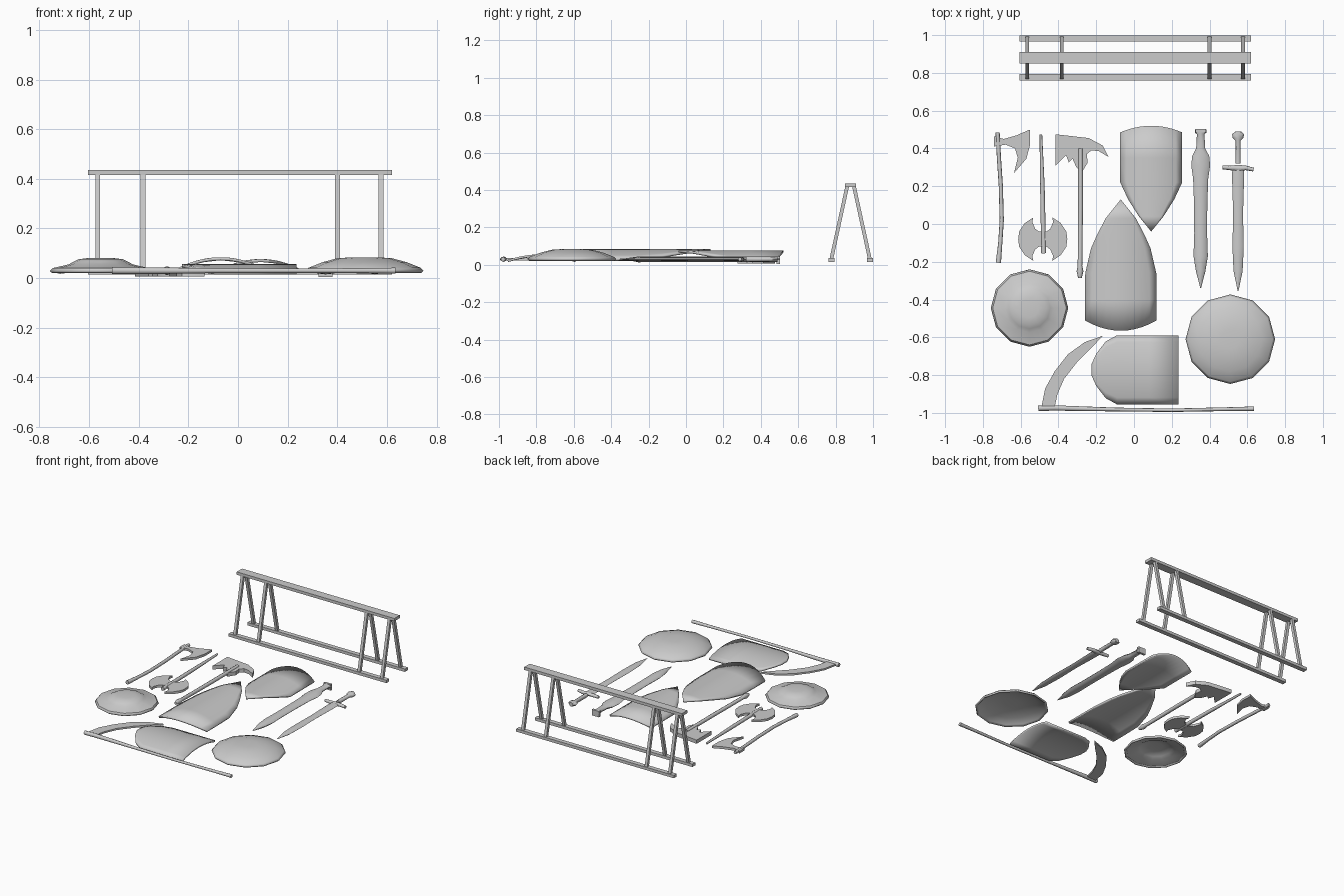
import bpy, bmesh, math
from mathutils import Vector

cube = bpy.data.objects.get("Cube")
if cube:
    bpy.data.objects.remove(cube)

grey = bpy.data.materials.new("plain grey")
grey.use_nodes = True
GREY = (0.6, 0.6, 0.6, 1)
grey.diffuse_color = GREY
grey.node_tree.nodes["Principled BSDF"].inputs["Base Color"].default_value = GREY


def finish(name, bm, angle=35):
    bmesh.ops.remove_doubles(bm, verts=bm.verts, dist=0.0005)
    bmesh.ops.recalc_face_normals(bm, faces=bm.faces)
    mesh = bpy.data.meshes.new(name)
    bm.to_mesh(mesh)
    bm.free()
    mesh.materials.append(grey)
    ob = bpy.data.objects.new(name, mesh)
    bpy.context.collection.objects.link(ob)
    bpy.ops.object.select_all(action="DESELECT")
    ob.select_set(True)
    bpy.context.view_layer.objects.active = ob
    bpy.ops.object.shade_smooth_by_angle(angle=math.radians(angle))
    return ob


def skin(bm, rings, caps=True):
    """Join equal closed rings of points into a tube."""
    rows = [[bm.verts.new(p) for p in ring] for ring in rings]
    n = len(rows[0])
    for a, b in zip(rows, rows[1:]):
        for i in range(n):
            bm.faces.new((a[i], a[(i + 1) % n], b[(i + 1) % n], b[i]))
    if caps:
        bm.faces.new(rows[0])
        bm.faces.new(rows[-1])


def ring(centre, along, wide, thick, sides=8):
    """Elliptical ring across a direction lying in the ground plane."""
    side = Vector((along.y, -along.x, 0)).normalized()
    return [Vector(centre) + side * wide * math.cos(2 * math.pi * k / sides)
            + Vector((0, 0, thick * math.sin(2 * math.pi * k / sides))) for k in range(sides)]


def shaft(name, points, thick=None):
    """Rod through (x, y, half width) points at resting height."""
    bm = bmesh.new()
    rings = []
    for i, (x, y, w) in enumerate(points):
        a, b = points[max(i - 1, 0)], points[min(i + 1, len(points) - 1)]
        along = Vector((b[0] - a[0], b[1] - a[1], 0))
        rings.append(ring((x, y, REST), along, w, min(w, thick or w)))
    skin(bm, rings)
    return finish(name, bm, 50)


def plate(name, outline, z0, z1):
    """Flat cut-out extruded upward."""
    bm = bmesh.new()
    face = bm.faces.new([bm.verts.new((x, y, z0)) for x, y in outline])
    top = bmesh.ops.extrude_face_region(bm, geom=[face])["geom"]
    bmesh.ops.translate(bm, vec=(0, 0, z1 - z0),
                        verts=[v for v in top if isinstance(v, bmesh.types.BMVert)])
    return finish(name, bm)


def box(name, x, y, z):
    bm = bmesh.new()
    skin(bm, [[(a, y[0], h), (a, y[1], h), (a, y[1], k), (a, y[0], k)]
              for a in x for h, k in [z]])
    return finish(name, bm)


def solidify(ob, amount):
    mod = ob.modifiers.new("thickness", "SOLIDIFY")
    mod.thickness = amount
    mod.offset = -1


def bent_shield(name, place, rows, half, low, high, bulge):
    """Sheet arched across its width; rows are (distance along, half width)."""
    bm = bmesh.new()
    cols = 10
    grid = []
    for i, (t, w) in enumerate(rows):
        line = []
        for k in range(cols + 1):
            u = 2 * k / cols - 1
            end = bulge * (1 - u * u) if i == 0 else 0
            s = u * w
            line.append(bm.verts.new((*place(t + end, s), low + (high - low) * (1 - (s / half) ** 2))))
        grid.append(line)
    for a, b in zip(grid, grid[1:]):
        for k in range(cols):
            bm.faces.new((a[k], a[k + 1], b[k + 1], b[k]))
    ob = finish(name, bm)
    if ob.data.polygons[0].normal.z < 0:
        ob.data.flip_normals()
    solidify(ob, 0.012)


def round_shield(name, x, y, profile):
    """Twelve-sided dish from (radius, height) points."""
    bm = bmesh.new()
    skin(bm, [[(x + r * math.cos(k * math.pi / 6), y + r * math.sin(k * math.pi / 6), z)
               for k in range(12)] for r, z in profile], caps=False)
    bm.verts.ensure_lookup_table()
    bm.faces.new(bm.verts[-12:])
    ob = finish(name, bm)
    if ob.data.polygons[-1].normal.z < 0:
        ob.data.flip_normals()
    solidify(ob, 0.012)


REST = 0.03

# Display rack: top beam, two foot beams, four pairs of splayed legs
box("rack_top_beam", (-0.605, 0.62), (0.85, 0.91), (0.415, 0.435))
for side, name in ((-1, "front"), (1, "back")):
    foot = 0.88 + side * 0.103
    box(f"rack_{name}_foot", (-0.605, 0.62), (foot - 0.016, foot + 0.016), (0.015, 0.035))
    for i, x in enumerate((-0.565, -0.383, 0.4, 0.577)):
        bm = bmesh.new()
        skin(bm, [[(x + a * 0.01, y + b * 0.01, z) for a, b in ((-1, -1), (1, -1), (1, 1), (-1, 1))]
                  for y, z in ((foot, 0.03), (0.88 + side * 0.018, 0.42))])
        finish(f"rack_{name}_leg_{i + 1}", bm)

# Shields
round_shield("bossed_round_shield", -0.553, -0.445,
             [(0.205, 0.028), (0.195, 0.04), (0.13, 0.055), (0.11, 0.066), (0.09, 0.076), (0.05, 0.081)])
round_shield("round_shield", 0.51, -0.61,
             [(0.237, 0.03), (0.225, 0.042), (0.17, 0.064), (0.11, 0.08), (0.05, 0.084)])
bent_shield("kite_shield", lambda t, s: (-0.07 + s, -t),
            [(0.51, 0.19), (0.4, 0.19), (0.26, 0.188), (0.13, 0.158), (0.06, 0.127), (-0.03, 0.08), (-0.13, 0)],
            0.19, 0.032, 0.084, 0.055)
bent_shield("heater_shield", lambda t, s: (0.091 + s, t),
            [(0.485, 0.164), (0.35, 0.164), (0.22, 0.164), (0.13, 0.122), (0.04, 0.065), (-0.04, 0)],
            0.164, 0.035, 0.077, 0.035)
bent_shield("round_nosed_shield", lambda t, s: (t, -0.772 + s),
            [(0.235, 0.183), (0.08, 0.183), (-0.09, 0.183), (-0.15, 0.15), (-0.2, 0.085), (-0.225, 0.03)],
            0.183, 0.026, 0.056, 0)

# Scythe
shaft("scythe_handle", [(-0.507, -0.976, 0.014), (-0.42, -0.974, 0.014), (-0.1, -0.982, 0.01),
                        (0.2, -0.986, 0.009), (0.5, -0.98, 0.01), (0.635, -0.978, 0.012)])
plate("scythe_blade", [(-0.49, -0.97), (-0.47, -0.87), (-0.42, -0.78), (-0.35, -0.69), (-0.26, -0.625),
                       (-0.165, -0.592), (-0.22, -0.65), (-0.3, -0.73), (-0.37, -0.82), (-0.405, -0.9),
                       (-0.42, -0.97)], 0.024, 0.036)

# Bearded axe
shaft("bearded_axe_handle", [(-0.718, -0.205, 0.014), (-0.708, -0.1, 0.011), (-0.7, 0.02, 0.011),
                             (-0.705, 0.2, 0.011), (-0.715, 0.35, 0.011), (-0.722, 0.485, 0.011)])
plate("bearded_axe_head", [(-0.742, 0.465), (-0.69, 0.45), (-0.62, 0.47), (-0.552, 0.5), (-0.55, 0.42),
                           (-0.57, 0.345), (-0.635, 0.27), (-0.615, 0.35), (-0.63, 0.4), (-0.68, 0.42),
                           (-0.742, 0.41)], 0.022, 0.038)

# Double-bladed axe, the right half mirroring the left
shaft("double_axe_handle", [(-0.493, 0.475, 0.007), (-0.485, 0.2, 0.012), (-0.478, -0.155, 0.013)])
half = [(0.02, -0.04), (0.04, -0.025), (0.055, 0.01), (0.05, 0.035), (0.095, 0.005), (0.125, -0.04), (0.13, -0.08)]
half += [(x, -0.16 - y) for x, y in reversed(half[:-1])]
plate("double_axe_head", [(-0.483 + x, y) for x, y in half]
      + [(-0.483 - x, y) for x, y in reversed(half)], 0.022, 0.038)

# War hammer
plate("hammer_head", [(-0.415, 0.475), (-0.24, 0.455), (-0.165, 0.415), (-0.135, 0.355), (-0.185, 0.385),
                      (-0.225, 0.39), (-0.25, 0.37), (-0.245, 0.325), (-0.275, 0.275), (-0.305, 0.3),
                      (-0.325, 0.345), (-0.345, 0.325), (-0.36, 0.365), (-0.415, 0.31)], 0.006, 0.032)
shaft("hammer_handle", [(-0.283, 0.4, 0.012), (-0.283, 0.1, 0.013), (-0.286, -0.22, 0.012),
                        (-0.286, -0.25, 0.018), (-0.286, -0.285, 0.01)])

# Leaf-bladed short sword
shaft("short_sword", [(0.353, y, w) for y, w in (
    (0.5, 0.03), (0.483, 0.03), (0.475, 0.02), (0.4, 0.024), (0.36, 0.045), (0.31, 0.05), (0.24, 0.04),
    (0.1, 0.035), (-0.05, 0.034), (-0.17, 0.038), (-0.25, 0.025), (-0.34, 0.002))], 0.015)
box("short_sword_pommel", (0.325, 0.381), (0.485, 0.502), (0.004, 0.045))

# Long sword with cross guard
shaft("long_sword_hilt", [(0.551, y, w) for y, w in (
    (0.49, 0.015), (0.475, 0.032), (0.455, 0.028), (0.44, 0.013), (0.32, 0.014))], 0.015)
shaft("long_sword_guard", [(0.468, 0.3, 0.01), (0.51, 0.297, 0.012), (0.551, 0.295, 0.018),
                           (0.592, 0.297, 0.012), (0.633, 0.288, 0.01)], 0.012)
shaft("long_sword_blade", [(0.551, y, w) for y, w in (
    (0.3, 0.03), (0.25, 0.032), (0.05, 0.026), (-0.12, 0.03), (-0.25, 0.024), (-0.355, 0.002))], 0.01)
